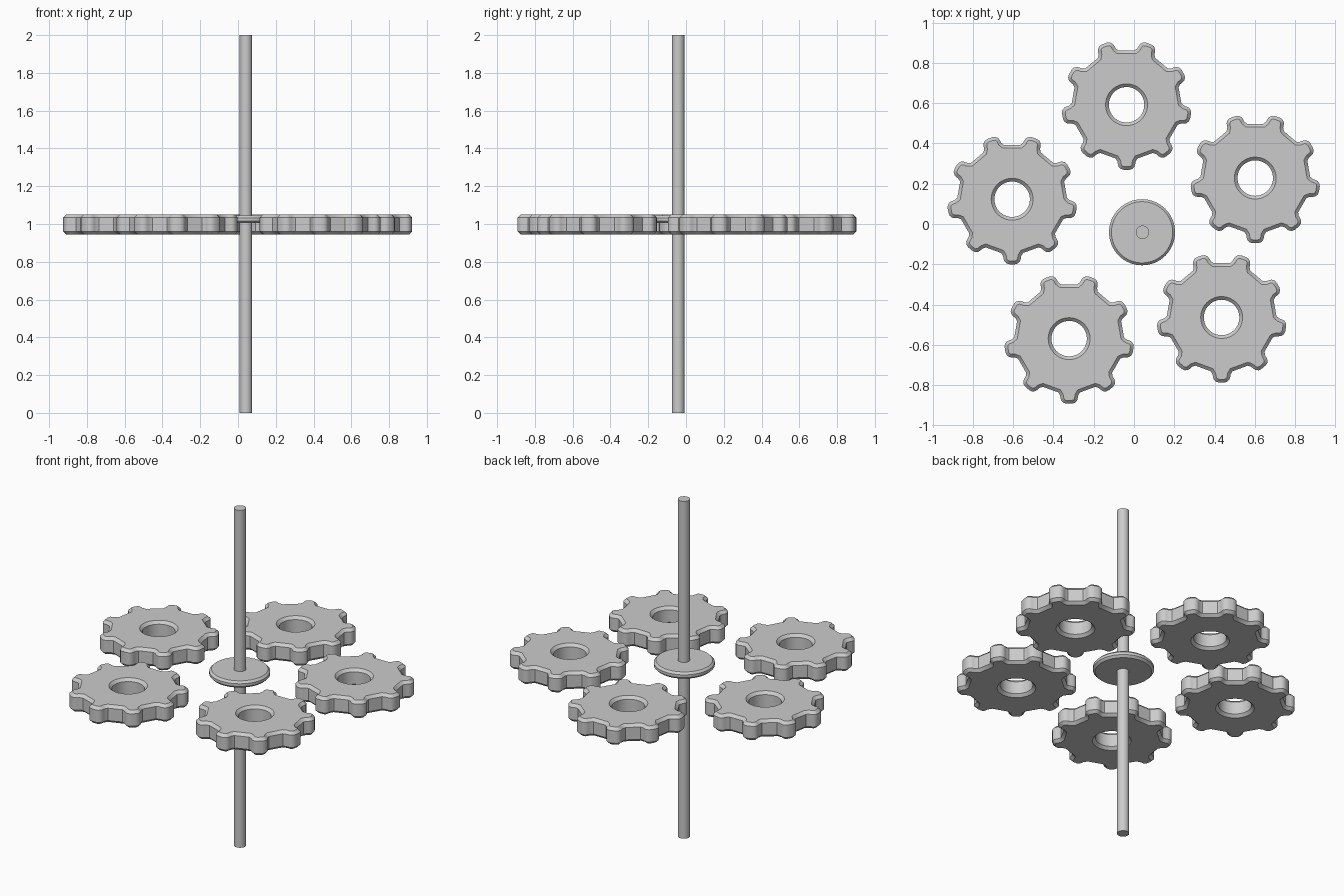
import bpy, bmesh
from math import sin, cos, pi

if "Cube" in bpy.data.objects:
    bpy.data.objects.remove(bpy.data.objects["Cube"])

TEETH, Z_MID, CHAMFER = 9, 0.997, 0.016


def add_loop(curve, pts):
    s = curve.splines.new('POLY')
    s.points.add(len(pts) - 1)
    for p, (x, y) in zip(s.points, pts):
        p.co = (x, y, 0, 1)
    s.use_cyclic_u = True


def finish(ob, angle=0.6):
    bpy.ops.object.select_all(action='DESELECT')
    ob.select_set(True)
    bpy.context.view_layer.objects.active = ob
    bpy.ops.object.shade_smooth_by_angle(angle=angle)


# Tooth profile: (sideways, outward), one side of a rounded tooth
half = [(0.013, 0.323), (0.028, 0.319), (0.039, 0.308), (0.043, 0.295),
        (0.045, 0.282), (0.054, 0.267)]
tooth = half + [(-u, r) for u, r in half]
tooth = sorted(half, key=lambda p: p[1]) + [(-u, r) for u, r in half]
outline = []
for i in range(TEETH):
    a = -pi / 2 + i * 2 * pi / TEETH
    for u, r in tooth:
        # u > 0 lies clockwise of the tooth axis
        outline.append((r * cos(a) + u * sin(a), r * sin(a) - u * cos(a)))
hole = [(0.088 * cos(2 * pi * k / 48), 0.088 * sin(2 * pi * k / 48)) for k in range(48)]

# Gear: chamfered extrusion of outline and hole
curve = bpy.data.curves.new("gear", 'CURVE')
curve.dimensions, curve.fill_mode = '2D', 'BOTH'
add_loop(curve, outline)
add_loop(curve, hole)
curve.extrude = 0.0525 - CHAMFER
curve.bevel_depth, curve.bevel_resolution, curve.offset = CHAMFER, 0, -CHAMFER
gear = bpy.data.objects.new("gear_1", curve)
bpy.context.collection.objects.link(gear)
gear.select_set(True)
bpy.context.view_layer.objects.active = gear
bpy.ops.object.convert(target='MESH')
gear = bpy.context.object
bm = bmesh.new()
bm.from_mesh(gear.data)
bmesh.ops.remove_doubles(bm, verts=bm.verts, dist=1e-5)
bmesh.ops.recalc_face_normals(bm, faces=bm.faces)
bm.to_mesh(gear.data)
bm.free()
finish(gear)

# Ring of five gears
centres = [(-0.037, 0.592), (0.602, 0.228), (0.435, -0.464), (-0.322, -0.569), (-0.605, 0.123)]
for i, (x, y) in enumerate(centres):
    ob = gear
    if i:
        ob = gear.copy()
        bpy.context.collection.objects.link(ob)
    ob.name = f"gear_{i + 1}"
    ob.location = (x, y, Z_MID)

# Central rod
bpy.ops.mesh.primitive_cylinder_add(vertices=32, radius=0.033, depth=2, location=(0.042, -0.041, 1))
rod = bpy.context.object
rod.name = "rod"
finish(rod)

# Collar disc with chamfered rims
bpy.ops.mesh.primitive_cylinder_add(vertices=64, radius=0.164, depth=0.04, location=(0.04, -0.041, 1.025))
disc = bpy.context.object
disc.name = "collar_disc"
bev = disc.modifiers.new("rim", 'BEVEL')
bev.width, bev.segments = 0.012, 1
bev.limit_method, bev.angle_limit = 'ANGLE', 0.8
bpy.ops.object.modifier_apply(modifier="rim")
finish(disc)
